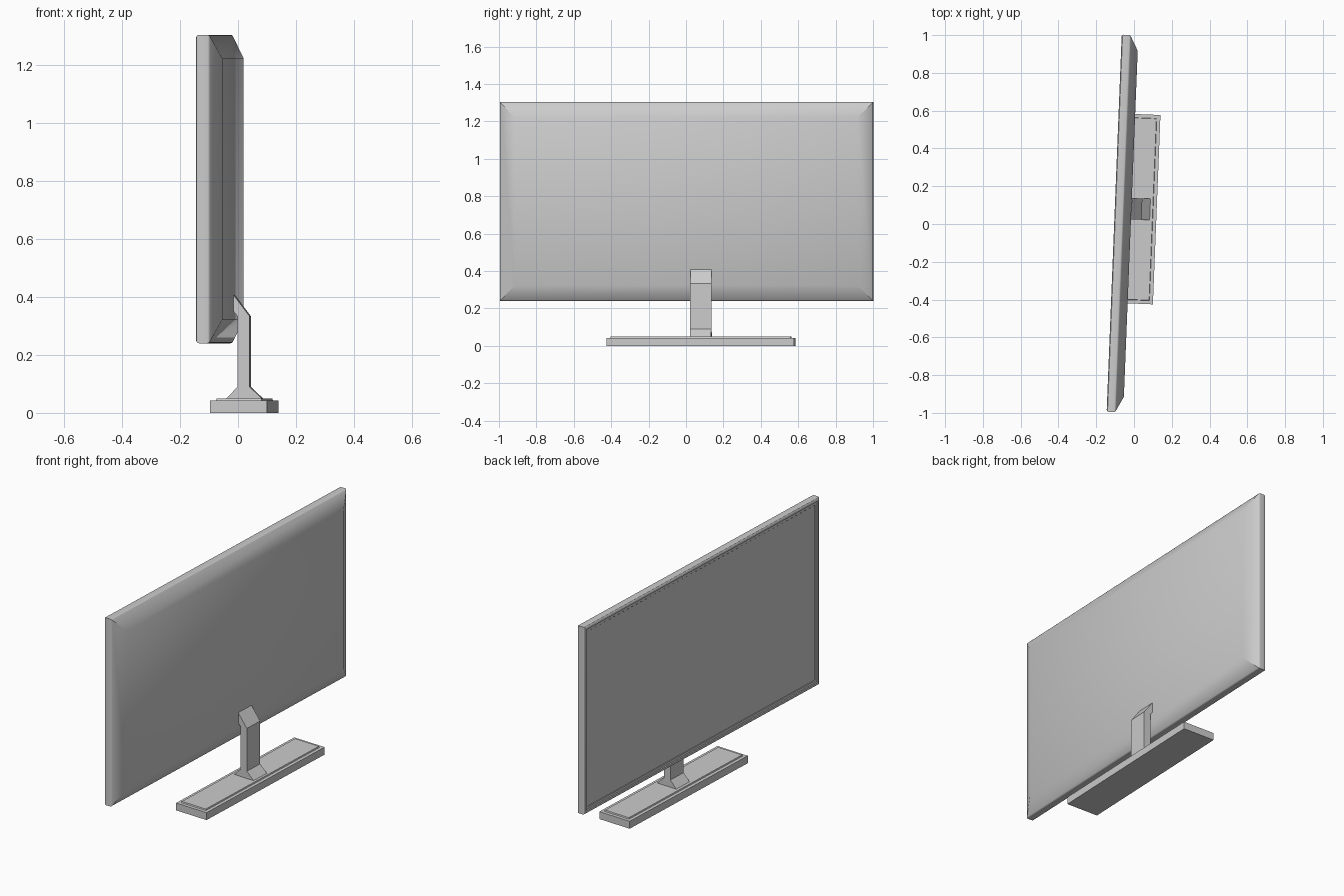
import bpy, bmesh, math
from mathutils import Matrix

old = bpy.data.objects.get("Cube")
if old:
    bpy.data.objects.remove(old, do_unlink=True)

TURN = Matrix.Rotation(-0.04, 4, 'Z')   # whole model is turned slightly

grey = bpy.data.materials.new("grey_plastic")
grey.use_nodes = True
COLOR = (0.6, 0.6, 0.6, 1)
grey.diffuse_color = COLOR
grey.node_tree.nodes["Principled BSDF"].inputs["Base Color"].default_value = COLOR


def finish(name, bm, smooth=None):
    bmesh.ops.recalc_face_normals(bm, faces=bm.faces)
    bmesh.ops.transform(bm, matrix=TURN, verts=bm.verts)
    mesh = bpy.data.meshes.new(name)
    bm.to_mesh(mesh)
    bm.free()
    mesh.materials.append(grey)
    obj = bpy.data.objects.new(name, mesh)
    bpy.context.collection.objects.link(obj)
    if smooth:
        bpy.ops.object.select_all(action='DESELECT')
        obj.select_set(True)
        bpy.context.view_layer.objects.active = obj
        bpy.ops.object.shade_smooth_by_angle(angle=math.radians(smooth))
    return obj


def skin(bm, rings):
    """Bridge matching vertex rings and cap both ends."""
    rings = [[bm.verts.new(p) for p in ring] for ring in rings]
    n = len(rings[0])
    for a, b in zip(rings, rings[1:]):
        for i in range(n):
            j = (i + 1) % n
            bm.faces.new((a[i], a[j], b[j], b[i]))
    bm.faces.new(rings[0])
    bm.faces.new(rings[-1])


# Display: nested rectangles, from the recessed screen round to the back panel
def frame(inset, x):
    y, low, high = 0.999 - inset, 0.24 + inset, 1.303 - inset
    return [(x, -y, low), (x, y, low), (x, y, high), (x, -y, high)]


def arc(inset, x, r, start, end, steps=3):
    """Rounded rim corner as (inset, x) pairs."""
    angles = [math.radians(start + (end - start) * k / steps) for k in range(steps + 1)]
    return [(inset - r * math.cos(a), x + r * math.sin(a)) for a in angles]


profile = [(0.036, -0.098), (0.034, -0.1), (0.02, -0.1), (0.018, -0.105)]
profile += arc(0.01, -0.095, 0.01, -90, 0)
profile += arc(0.01, -0.066, 0.01, 0, 62)
profile += [(0.082, -0.017)]
bm = bmesh.new()
skin(bm, [frame(*p) for p in profile])
finish("display_panel", bm, 30)

# Stand neck: side profile with flared foot, extruded across its width
side = [(-0.0165, 0.407), (0.039, 0.333), (0.039, 0.09), (0.085, 0.046),
        (-0.044, 0.046), (-0.003, 0.09), (-0.003, 0.333), (-0.0165, 0.35)]
bm = bmesh.new()
skin(bm, [[(x, y, z) for x, z in side] for y in (0.024, 0.137)])
finish("stand_neck", bm)


# Stand base: slab with a thin raised plate on top
def slab(inset, z):
    x0, x1, y0, y1 = -0.079 + inset, 0.117 - inset, -0.421 + inset, 0.582 - inset
    return [(x0, y0, z), (x1, y0, z), (x1, y1, z), (x0, y1, z)]


bm = bmesh.new()
skin(bm, [slab(0, 0), slab(0, 0.042), slab(0.019, 0.042), slab(0.021, 0.049)])
finish("stand_base", bm)
